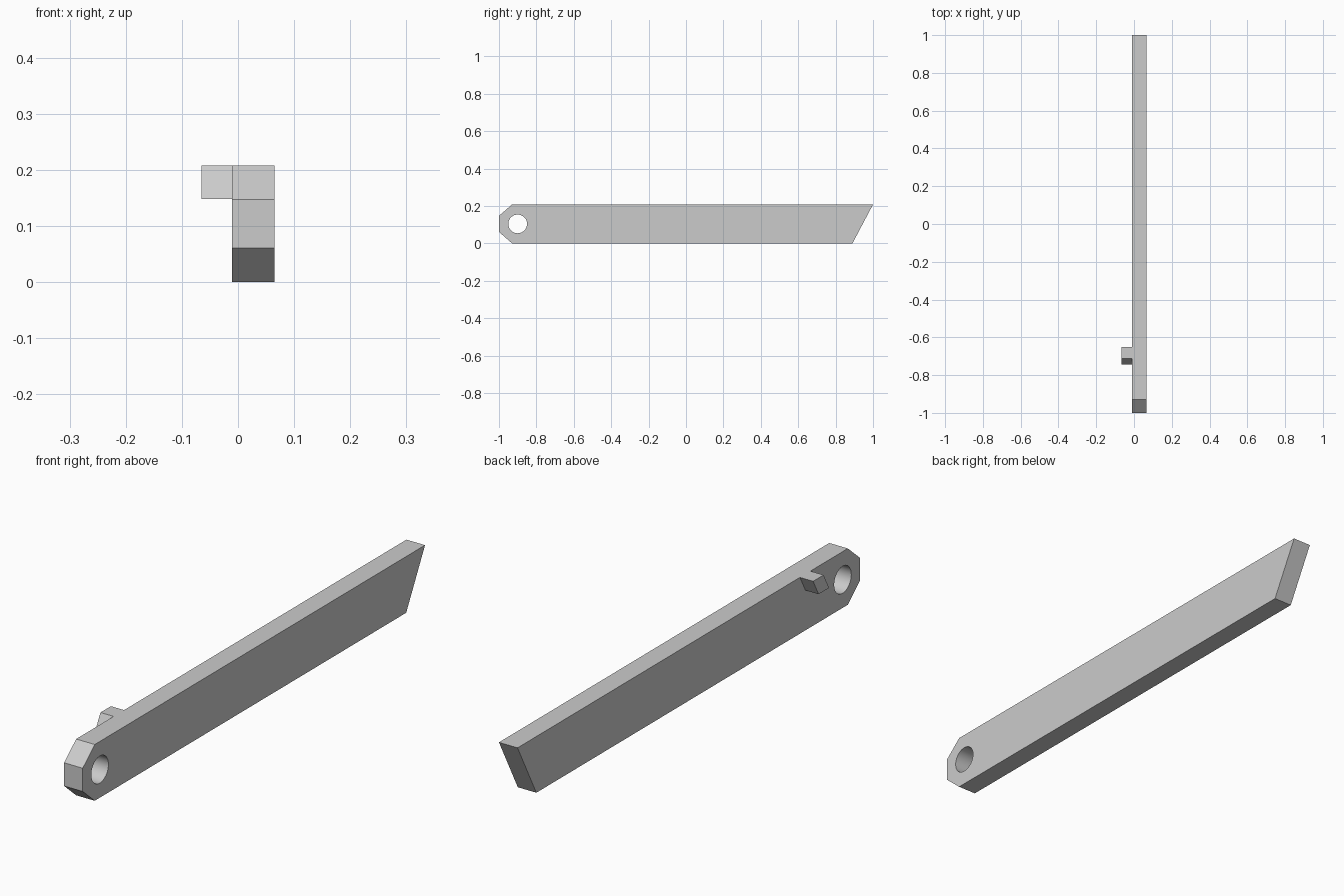
import bpy
import bmesh
from math import pi, radians
from mathutils import Vector

cube = bpy.data.objects.get("Cube")
if cube:
    bpy.data.objects.remove(cube, do_unlink=True)

# Material
grey = bpy.data.materials.new("plain grey")
grey.use_nodes = True
colour = (0.6, 0.6, 0.6, 1)
grey.diffuse_color = colour
grey.node_tree.nodes["Principled BSDF"].inputs["Base Color"].default_value = colour

HEIGHT = 0.208
RIGHT, LEFT = -0.011, 0.065


def extrude_profile(name, profile, x0, x1):
    """Extrude a side profile of (y, z) points from x0 to x1."""
    bm = bmesh.new()
    face = bm.faces.new([bm.verts.new((x0, y, z)) for y, z in profile])
    result = bmesh.ops.extrude_face_region(bm, geom=[face])
    moved = [g for g in result["geom"] if isinstance(g, bmesh.types.BMVert)]
    bmesh.ops.translate(bm, verts=moved, vec=Vector((x1 - x0, 0, 0)))
    bmesh.ops.recalc_face_normals(bm, faces=bm.faces)
    mesh = bpy.data.meshes.new(name)
    bm.to_mesh(mesh)
    bm.free()
    mesh.materials.append(grey)
    obj = bpy.data.objects.new(name, mesh)
    bpy.context.collection.objects.link(obj)
    return obj


# Bar with a chamfered pivot end and a slanted far end
bar = extrude_profile("bar", [
    (-0.93, 0), (0.89, 0), (1, HEIGHT), (-0.93, HEIGHT),
    (-1, 0.147), (-1, 0.061)], RIGHT, LEFT)

# Round pivot hole through the bar
bpy.ops.mesh.primitive_cylinder_add(
    vertices=48, radius=0.05, depth=0.3,
    location=(0, -0.9, HEIGHT / 2), rotation=(0, pi / 2, 0))
cutter = bpy.context.object
cutter.name = "pivot_hole_cutter"
cutter.hide_render = True
cutter.data.materials.append(grey)

hole = bar.modifiers.new("pivot_hole", "BOOLEAN")
hole.operation = "DIFFERENCE"
hole.solver = "EXACT"
hole.object = cutter
bpy.ops.object.select_all(action="DESELECT")
bar.select_set(True)
bpy.context.view_layer.objects.active = bar
bpy.ops.object.modifier_apply(modifier=hole.name)
bpy.data.objects.remove(cutter, do_unlink=True)
bpy.ops.object.shade_smooth_by_angle(angle=radians(30))

# Slanted side tab, flush with the top of the bar
extrude_profile("side_tab", [
    (-0.743, 0.148), (-0.682, 0.148), (-0.65, HEIGHT), (-0.711, HEIGHT)],
    -0.065, RIGHT)
